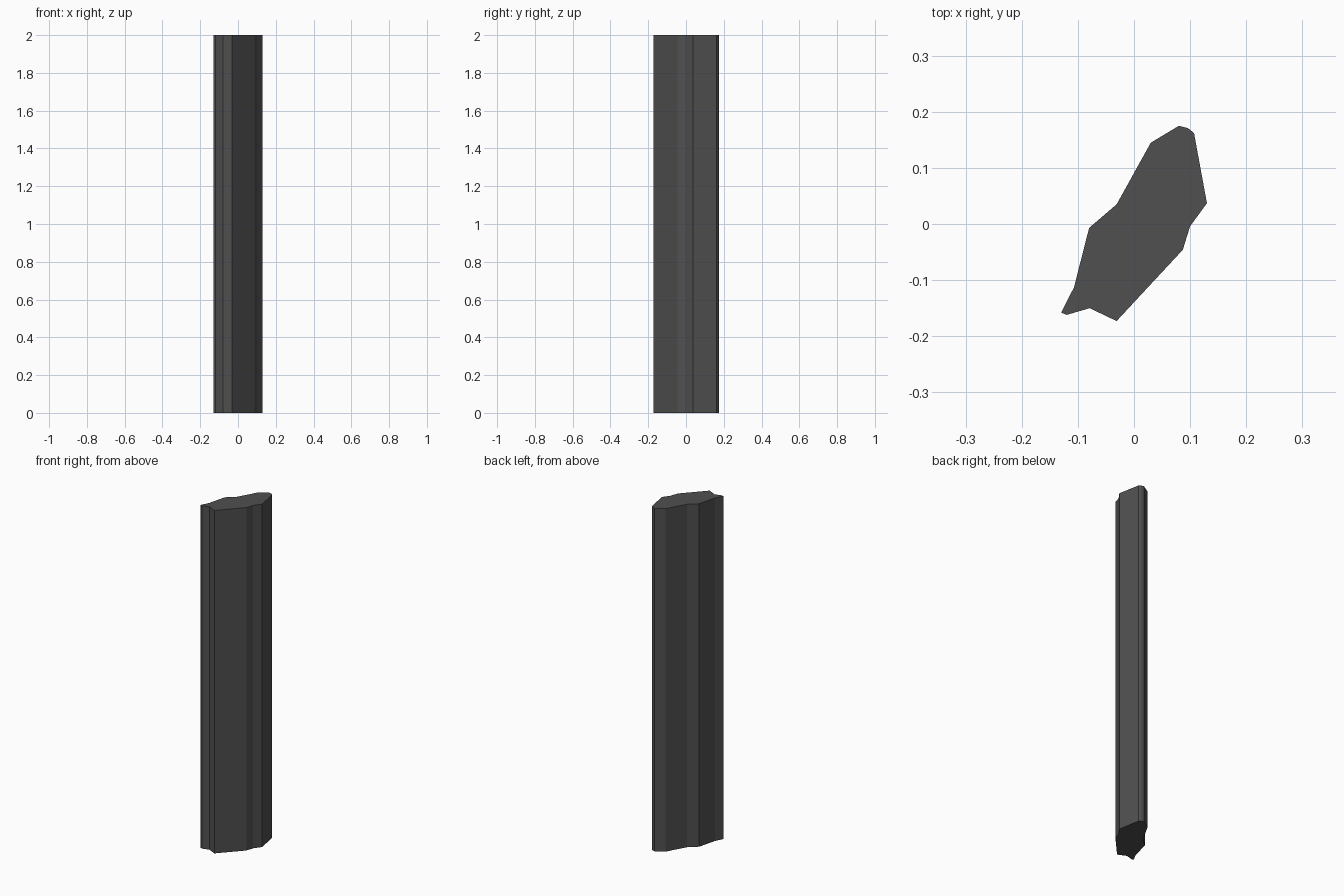
import bpy, bmesh
from mathutils import Vector

if "Cube" in bpy.data.objects:
    bpy.data.objects.remove(bpy.data.objects["Cube"])

HEIGHT = 2.0

# Irregular cross-section of the shard, clockwise from the back tip
outline = [
    (0.080, 0.175), (0.096, 0.171), (0.107, 0.162), (0.130, 0.037),
    (0.100, -0.004), (0.087, -0.046), (-0.031, -0.173), (-0.079, -0.150),
    (-0.120, -0.162), (-0.130, -0.158), (-0.107, -0.113), (-0.080, -0.007),
    (-0.031, 0.035), (0.030, 0.145),
]

# Extrude the base profile straight up into a closed prism
bm = bmesh.new()
base = bm.faces.new([bm.verts.new((x, y, 0)) for x, y in outline])
top = bmesh.ops.extrude_face_region(bm, geom=[base], use_keep_orig=True)
bmesh.ops.translate(bm, vec=Vector((0, 0, HEIGHT)),
                    verts=[v for v in top["geom"] if isinstance(v, bmesh.types.BMVert)])
bmesh.ops.recalc_face_normals(bm, faces=bm.faces)

mesh = bpy.data.meshes.new("stone_pillar")
bm.to_mesh(mesh)
bm.free()
pillar = bpy.data.objects.new("stone_pillar", mesh)
bpy.context.collection.objects.link(pillar)

# Dark grey stone
stone = bpy.data.materials.new("dark_stone")
stone.diffuse_color = (0.08, 0.08, 0.08, 1)
stone.use_nodes = True
stone.node_tree.nodes["Principled BSDF"].inputs["Base Color"].default_value = stone.diffuse_color
mesh.materials.append(stone)
